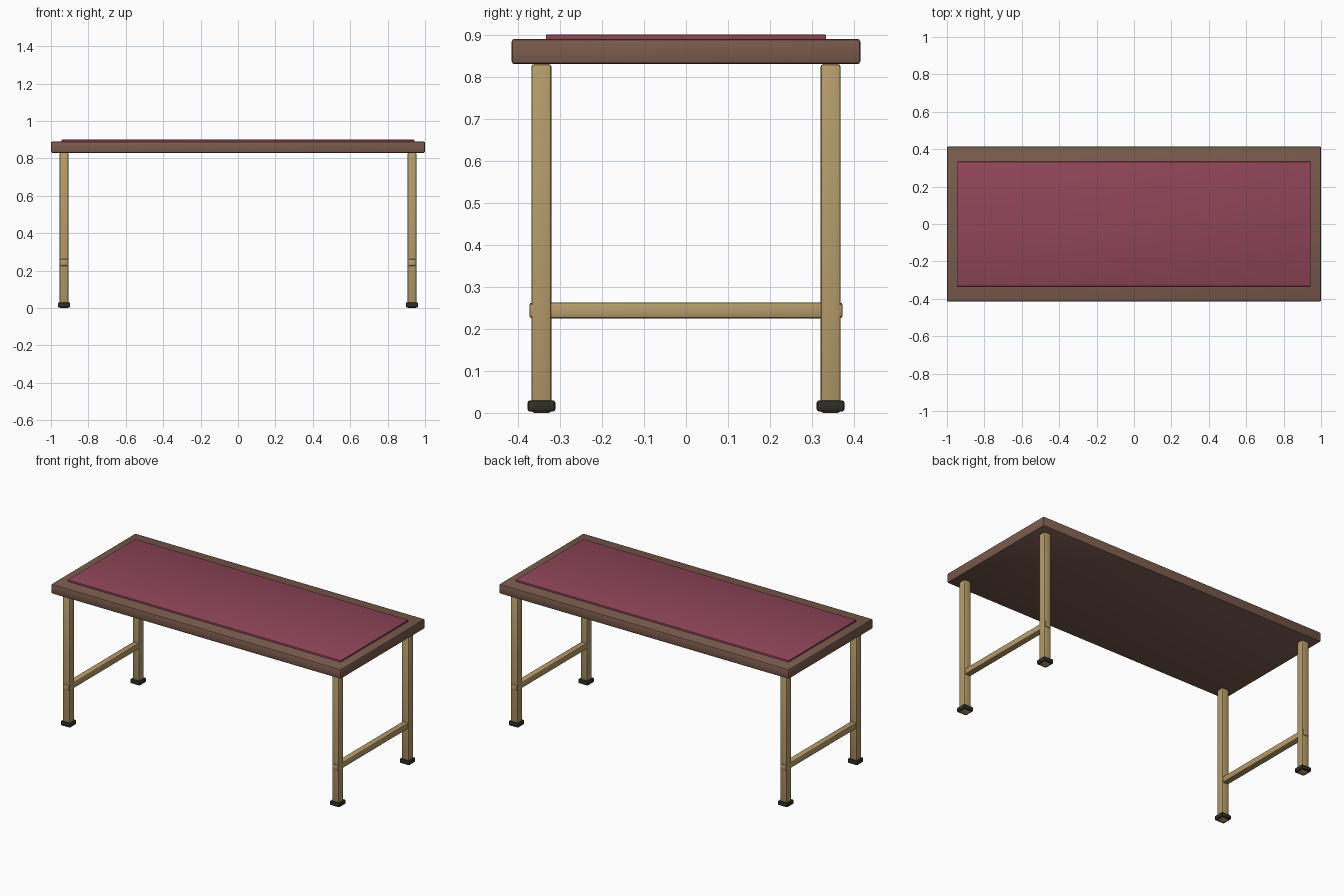
import bpy

cube = bpy.data.objects.get("Cube")
if cube:
    bpy.data.objects.remove(cube, do_unlink=True)


def material(name, rgb):
    """Flat colour given as sRGB 0-255, stored as linear."""
    linear = [((c / 255 + 0.055) / 1.055) ** 2.4 for c in rgb]
    mat = bpy.data.materials.new(name)
    mat.use_nodes = True
    mat.diffuse_color = (*linear, 1)
    mat.node_tree.nodes["Principled BSDF"].inputs["Base Color"].default_value = (*linear, 1)
    return mat


brown = material("brown wood", (122, 91, 77))
red = material("dark red felt", (143, 69, 88))
tan = material("tan wood", (182, 156, 106))
black = material("black rubber", (48, 46, 41))


def box(name, x, y, z_range, size, mat, bevel=0.0):
    """Box centred on x, y, spanning z_range, with softly rounded edges."""
    low, high = z_range
    bpy.ops.mesh.primitive_cube_add(size=1, location=(x, y, (low + high) / 2))
    obj = bpy.context.object
    obj.name = name
    obj.scale = (*size, high - low)
    bpy.ops.object.transform_apply(location=False, rotation=False, scale=True)
    obj.data.materials.append(mat)
    if bevel:
        mod = obj.modifiers.new("rounded edges", "BEVEL")
        mod.width = bevel
        mod.segments = 2
        bpy.ops.object.modifier_apply(modifier=mod.name)
        bpy.ops.object.shade_smooth_by_angle()
    return obj


# Table top with a raised felt panel
box("table_top", 0, 0, (0.83, 0.89), (2, 0.83), brown, 0.007)
box("felt_panel", 0, 0, (0.885, 0.9), (1.886, 0.666), red, 0.001)

# Two leg frames: legs with rubber feet, joined by a stretcher
for side, sx in (("left", 1), ("right", -1)):
    x = sx * 0.93
    for end, sy in (("front", -1), ("back", 1)):
        y = sy * 0.344
        box(f"{end}_{side}_leg", x, y, (0, 0.83), (0.048, 0.048), tan, 0.007)
        box(f"{end}_{side}_foot", x, y, (0.003, 0.03), (0.066, 0.066), black, 0.006)
    box(f"{side}_stretcher", x, 0, (0.225, 0.263), (0.04, 0.746), tan, 0.007)
